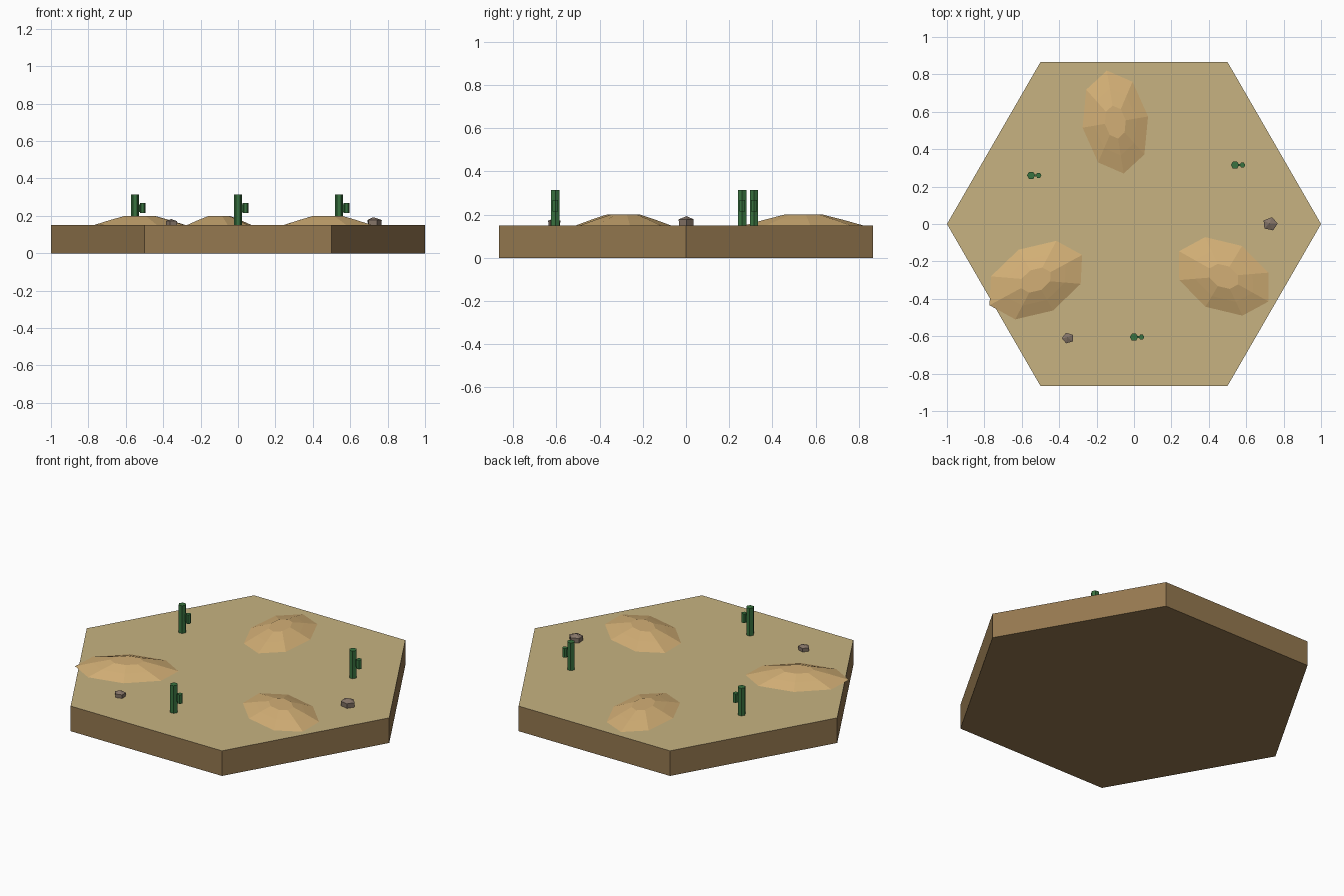
import bpy, bmesh
from math import cos, sin, pi, radians

if "Cube" in bpy.data.objects:
    bpy.data.objects.remove(bpy.data.objects["Cube"])


def material(name, rgb):
    m = bpy.data.materials.new(name)
    m.diffuse_color = (*rgb, 1)
    m.use_nodes = True
    m.node_tree.nodes["Principled BSDF"].inputs["Base Color"].default_value = m.diffuse_color
    return m


SAND = material("sand", (0.57, 0.45, 0.22))
EARTH = material("earth", (0.30, 0.19, 0.08))
DUNE = material("dune_sand", (0.65, 0.43, 0.18))
GREEN = material("cactus_green", (0.04, 0.17, 0.05))
STONE = material("stone", (0.24, 0.18, 0.14))
GROUND = 0.15


def loft(name, center, p, q, sides, rings, mats, turn=0.0, apex=None):
    """Stack of scaled rings spanned by axes p and q; rings = [(scale, z)]."""
    bm = bmesh.new()
    cx, cy = center
    loops = []
    for s, z in rings:
        loop = []
        for i in range(sides):
            a = turn + 2 * pi * i / sides
            c, d = s * cos(a), s * sin(a)
            loop.append(bm.verts.new((cx + p[0] * c + q[0] * d,
                                      cy + p[1] * c + q[1] * d, z)))
        loops.append(loop)
    bm.faces.new(loops[0][::-1])
    for lo, hi in zip(loops, loops[1:]):
        for i in range(sides):
            j = (i + 1) % sides
            bm.faces.new((lo[i], lo[j], hi[j], hi[i]))
    if apex:
        tip = bm.verts.new(apex)
        for i in range(sides):
            bm.faces.new((loops[-1][i], loops[-1][(i + 1) % sides], tip))
    else:
        bm.faces.new(loops[-1])
    bmesh.ops.recalc_face_normals(bm, faces=bm.faces)
    mesh = bpy.data.meshes.new(name)
    bm.to_mesh(mesh)
    bm.free()
    for m in mats:
        mesh.materials.append(m)
    ob = bpy.data.objects.new(name, mesh)
    bpy.context.collection.objects.link(ob)
    return ob


def prism(name, center, r, z0, z1, mats):
    return loft(name, center, (r, 0), (0, r), 6, [(1, z0), (1, z1)], mats)


# Hexagonal ground tile: earth sides, sand on top
tile = prism("ground_tile", (0, 0), 1.0, 0, GROUND, [EARTH, SAND])
for f in tile.data.polygons:
    if f.normal.z > 0.5:
        f.material_index = 1

# Low dunes: skewed eight-sided mounds with a flat crest
dunes = [((-0.10, 0.545), (0.175, 0.03), (-0.045, 0.275)),
         ((-0.525, -0.30), (0.24, -0.02), (0.11, 0.21)),
         ((0.48, -0.28), (0.238, 0.02), (-0.10, 0.21))]
for n, (c, p, q) in enumerate(dunes, 1):
    loft(f"dune_{n}", c, p, q, 8,
         [(1, GROUND), (0.65, 0.177), (0.32, 0.20)], [DUNE])

# Cacti: hexagonal trunk, short side arm and the stub that joins them
for n, (x, y) in enumerate([(0, -0.605), (-0.55, 0.26), (0.54, 0.315)], 1):
    prism(f"cactus_trunk_{n}", (x, y), 0.022, GROUND, 0.315, [GREEN])
    prism(f"cactus_arm_{n}", (x + 0.04, y), 0.015, 0.214, 0.268, [GREEN])
    prism(f"cactus_joint_{n}", (x + 0.023, y), 0.006, 0.22, 0.262, [GREEN])

# Rocks: five-sided blocks with a low peak
for n, (x, y, r, turn, shoulder, top) in enumerate(
        [(0.728, 0, 0.041, 5, 0.178, 0.193),
         (-0.353, -0.61, 0.033, 180, 0.172, 0.183)], 1):
    loft(f"rock_{n}", (x, y), (r, 0), (0, r * 0.9), 5,
         [(0.95, GROUND), (1, shoulder)], [STONE],
         radians(turn), (x - 0.004, y + 0.003, top))
